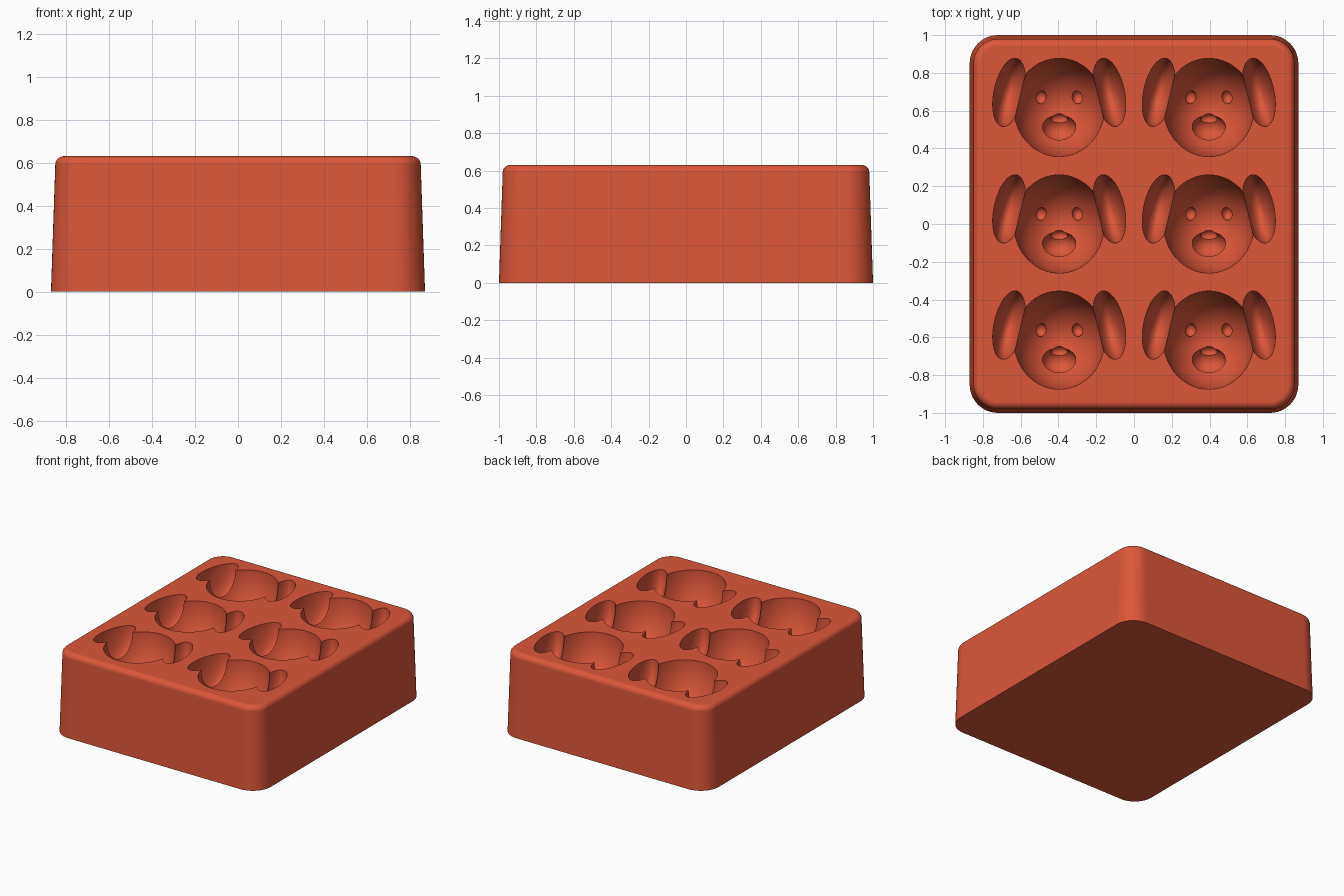
import bpy, bmesh
from math import sin, cos, pi, radians
from mathutils import Matrix, Vector

cube = bpy.data.objects.get("Cube")
if cube:
    bpy.data.objects.remove(cube, do_unlink=True)

# Material
COLOUR = (0.72, 0.095, 0.04, 1.0)
mat = bpy.data.materials.new("terracotta red silicone")
mat.use_nodes = True
mat.diffuse_color = COLOUR
mat.node_tree.nodes["Principled BSDF"].inputs["Base Color"].default_value = COLOUR

TOP = 0.63
HALF_X, HALF_Y, CORNER = 0.87, 1.0, 0.15
DRAFT, FILLET = 0.02, 0.04


def finish(bm, name):
    bmesh.ops.recalc_face_normals(bm, faces=bm.faces)
    mesh = bpy.data.meshes.new(name)
    bm.to_mesh(mesh)
    bm.free()
    mesh.materials.append(mat)
    obj = bpy.data.objects.new(name, mesh)
    bpy.context.collection.objects.link(obj)
    return obj


def rounded_ring(bm, inset, z, steps=12):
    """Rounded rectangle of vertices, shrunk by inset."""
    verts = []
    r = CORNER - inset
    corners = ((1, 1), (-1, 1), (-1, -1), (1, -1))
    for i, (sx, sy) in enumerate(corners):
        for k in range(steps + 1):
            a = (i + k / steps) * pi / 2
            verts.append(bm.verts.new((sx * (HALF_X - CORNER) + r * cos(a),
                                       sy * (HALF_Y - CORNER) + r * sin(a), z)))
    return verts


# Tray block: drafted walls and a rounded top edge
bm = bmesh.new()
profile = [(0, 0)]
for k in range(9):
    a = k / 8 * pi / 2
    profile.append((DRAFT + FILLET * (1 - cos(a)), TOP - FILLET + FILLET * sin(a)))
rings = [rounded_ring(bm, inset, z) for inset, z in profile]
for low, high in zip(rings, rings[1:]):
    n = len(low)
    for i in range(n):
        j = (i + 1) % n
        bm.faces.new((low[i], low[j], high[j], high[i]))
bm.faces.new(rings[0][::-1])
bm.faces.new(rings[-1])
tray = finish(bm, "mould_tray")

# Puppy face cavities: (name, offset from face centre, radii, tilt, mirrored)
features = [
    ("head_cutter", (0, 0, 0), (0.24, 0.26, 0.36), 0, False),
    ("ear_cutter", (0.265, 0.08, 0), (0.08, 0.184, 0.25), 12, True),
    ("snout_cutter", (0, -0.11, -0.32), (0.09, 0.075, 0.09), 0, False),
    ("nose_cutter", (0, -0.06, -0.375), (0.045, 0.03, 0.04), 0, False),
    ("eye_cutter", (0.098, 0.055, -0.325), (0.031, 0.036, 0.04), 0, True),
]
cells = [(x, y) for x in (-0.396, 0.396) for y in (-0.615, 0.0, 0.617)]


def make_cutter(name, offset, radii, tilt, mirrored):
    """One ellipsoid (or mirrored pair) in every cell."""
    bm = bmesh.new()
    big = max(radii) > 0.1
    for cx, cy in cells:
        for side in ((-1, 1) if mirrored else (1,)):
            place = Matrix.Translation((cx + side * offset[0], cy + offset[1],
                                        TOP + offset[2]))
            turn = Matrix.Rotation(radians(side * tilt), 4, 'Z')
            size = Matrix.Diagonal(Vector((*radii, 1)))
            bmesh.ops.create_uvsphere(bm, u_segments=64 if big else 32,
                                      v_segments=47 if big else 23,
                                      radius=1, matrix=place @ turn @ size)
    obj = finish(bm, name)
    obj.hide_render = True
    return obj


bpy.ops.object.select_all(action='DESELECT')
tray.select_set(True)
bpy.context.view_layer.objects.active = tray
for feature in features:
    cutter = make_cutter(*feature)
    cut = tray.modifiers.new(feature[0], 'BOOLEAN')
    cut.operation = 'DIFFERENCE'
    cut.solver = 'EXACT'
    cut.object = cutter
    bpy.ops.object.modifier_apply(modifier=cut.name)
    bpy.data.objects.remove(cutter, do_unlink=True)

# Smooth walls and cavities, crisp rims
bpy.ops.object.shade_smooth_by_angle(angle=radians(30))
weighted = tray.modifiers.new("even_shading", 'WEIGHTED_NORMAL')
weighted.keep_sharp = True
